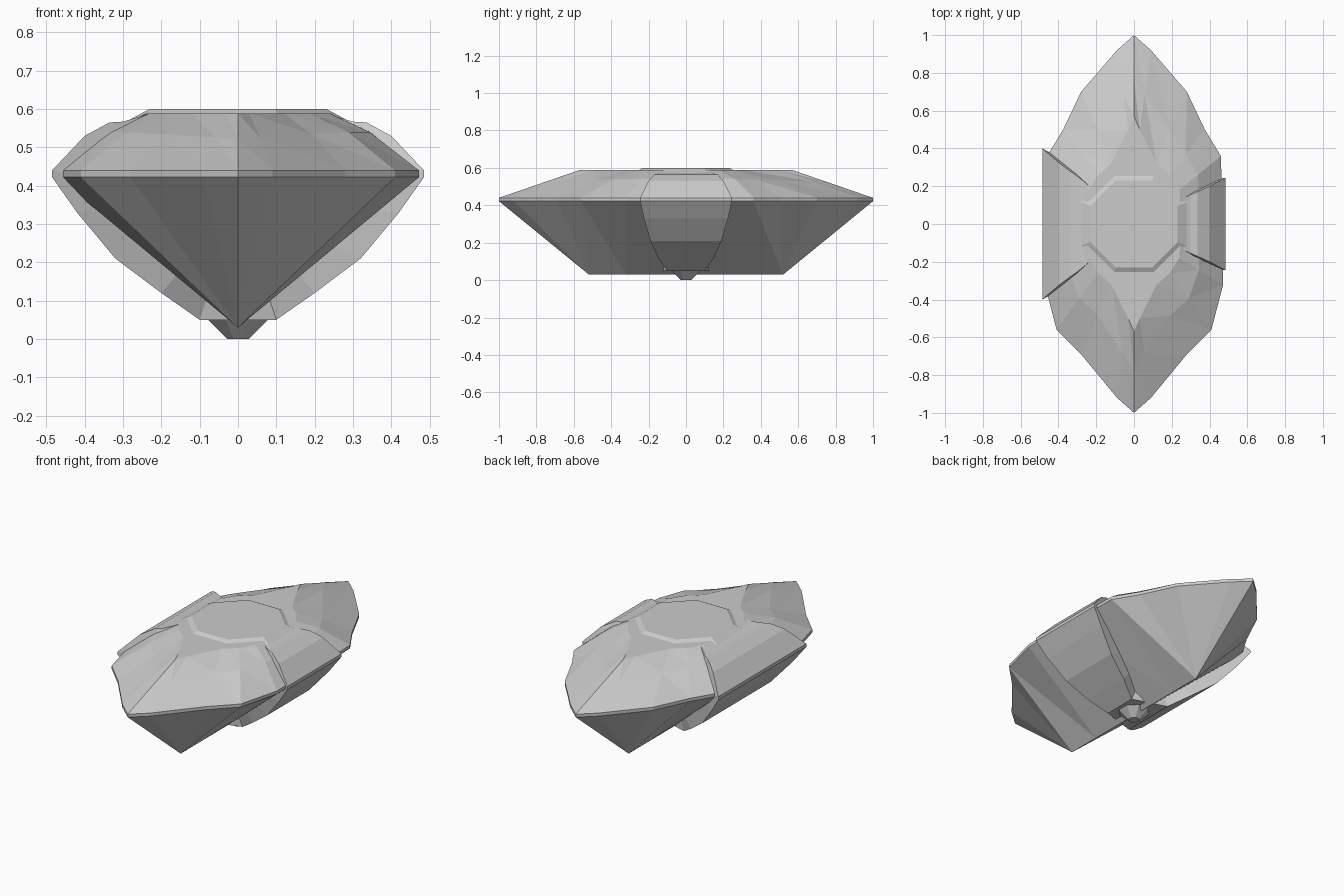
import bpy, bmesh, math

if "Cube" in bpy.data.objects:
    bpy.data.objects.remove(bpy.data.objects["Cube"])

def make_object(name, bm):
    bmesh.ops.remove_doubles(bm, verts=bm.verts[:], dist=0.0005)
    bmesh.ops.recalc_face_normals(bm, faces=bm.faces[:])
    mesh = bpy.data.meshes.new(name)
    bm.to_mesh(mesh)
    bm.free()
    obj = bpy.data.objects.new(name, mesh)
    bpy.context.collection.objects.link(obj)
    return obj

def skin(bm, a, b):
    """Triangles between two closed rings of points with equal counts."""
    n = len(a)
    for i in range(n):
        j = (i + 1) % n
        for tri in ((a[i], a[j], b[j]), (a[i], b[j], b[i])):
            if len({tuple(round(c, 4) for c in p) for p in tri}) == 3:
                bm.faces.new([bm.verts.new(p) for p in tri])

def cap(bm, ring, centre):
    n = len(ring)
    for i in range(n):
        bm.faces.new([bm.verts.new(p) for p in (ring[i], ring[(i + 1) % n], centre)])

def closed(half, z=None):
    """Mirror a right-hand half outline (back tip to front tip) across x = 0."""
    return half + [(-p[0],) + tuple(p[1:]) for p in half[-2:0:-1]]

# Pointed oval stone: girdle, crown facets, table and keel
girdle = [(0, 1), (.09, .92), (.28, .70), (.375, .50), (.46, .36), (.47, 0),
          (.472, -.32), (.41, -.56), (.28, -.69), (.09, -.92), (0, -1)]
table = [(0, .57), (.03, .50), (.12, .32), (.19, .26), (.24, .18), (.25, 0),
         (.24, -.18), (.19, -.26), (.12, -.32), (.03, -.50), (0, -.57)]
keel_y = [.52, .52, .52, .52, .32, 0, -.32, -.52, -.52, -.52, -.52]
ZG, ZT = .44, .588
shoulder = []
for i, (g, t) in enumerate(zip(girdle, table)):
    k = .55
    bulge = .018 * min(1, abs(g[0]) / .4)
    shoulder.append((g[0] + (t[0] - g[0]) * k, g[1] + (t[1] - g[1]) * k,
                     ZG + (ZT - ZG) * k + bulge))
rings = [closed([(0, y, .03) for y in keel_y]),
         closed([(x, y, .422) for x, y in girdle]),
         closed([(x, y, ZG) for x, y in girdle]),
         closed(shoulder),
         closed([(x, y, ZT) for x, y in table])]
bm = bmesh.new()
for a, b in zip(rings, rings[1:]):
    skin(bm, a, b)
cap(bm, rings[-1], (0, 0, ZT))
make_object("pointed_oval_stone", bm)

# Barrel band across the waist: (x, z, half width), flared on the left side
half = [(.23, .588, .12), (.30, .567, .155), (.335, .565, .17), (.40, .53, .20),
        (.485, .44, .245), (.485, .422, .245), (.42, .33, .225), (.32, .21, .19),
        (.20, .12, .15), (.10, .05, .10)]
FLARE = 1.63
profile = half + [(-x, z, w * FLARE) for x, z, w in reversed(half)]
bm = bmesh.new()
back = [(x, w, z) for x, z, w in profile]
front = [(x, -w, z) for x, z, w in profile]
skin(bm, back, front)
cap(bm, back, (0, .15, .35))
cap(bm, front, (0, -.15, .35))
make_object("waist_band", bm)

# Octagonal top facet and small bottom point
def octagon(r, z):
    return [(r * math.cos(math.pi / 8 + i * math.pi / 4),
             r * math.sin(math.pi / 8 + i * math.pi / 4), z) for i in range(8)]

def frustum(name, r0, z0, r1, z1):
    bm = bmesh.new()
    lo, hi = octagon(r0, z0), octagon(r1, z1)
    skin(bm, lo, hi)
    cap(bm, lo, (0, 0, z0))
    cap(bm, hi, (0, 0, z1))
    make_object(name, bm)

frustum("table_octagon", .30, .575, .25, .60)
frustum("culet_point", .03, 0, .09, .055)
